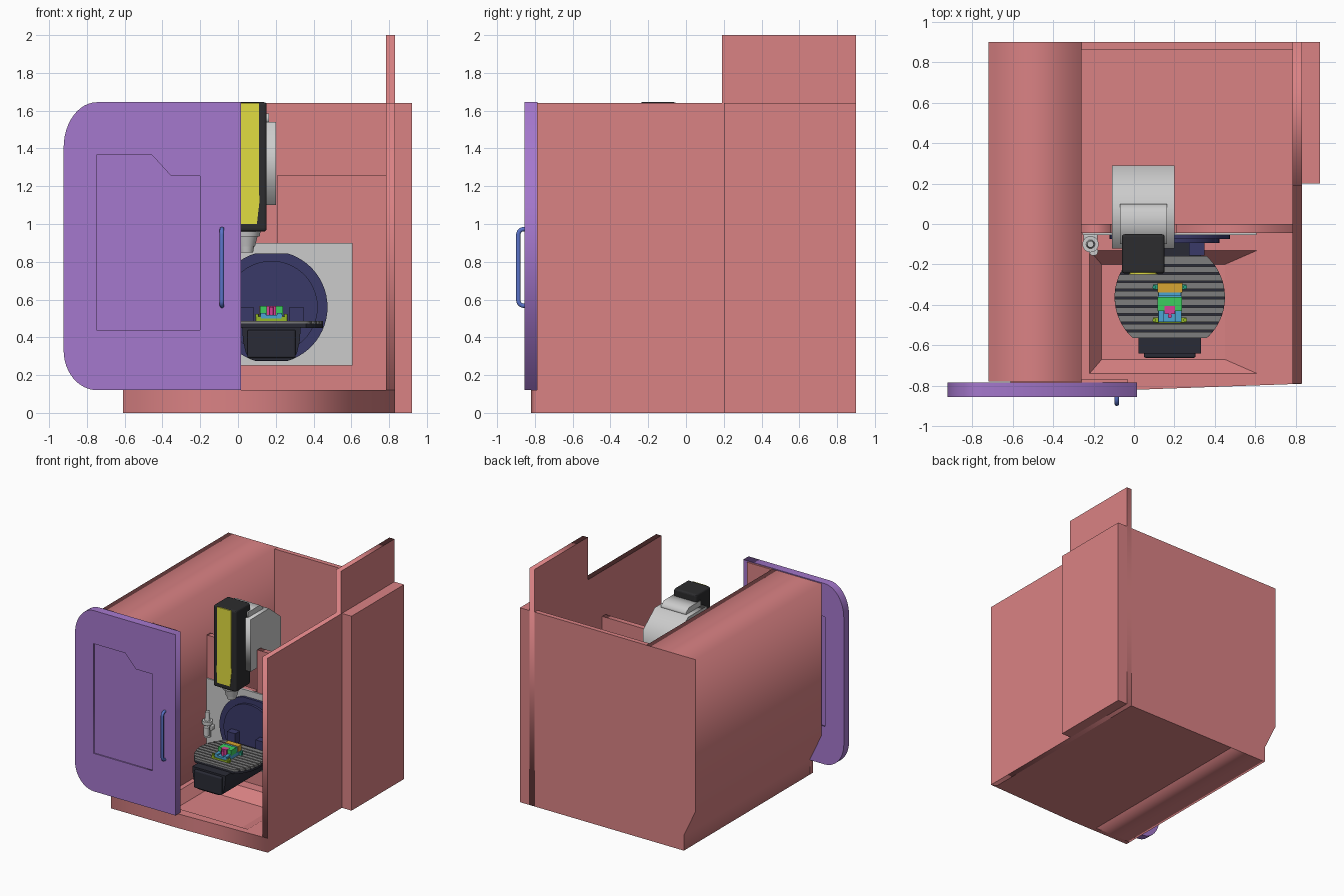
import bpy, bmesh, math
from mathutils import Matrix

if "Cube" in bpy.data.objects:
    bpy.data.objects.remove(bpy.data.objects["Cube"])

def material(name, r, g, b):
    m = bpy.data.materials.new(name)
    lin = lambda c: (c / 255 / 12.92) if c < 10 else ((c / 255 + 0.055) / 1.055) ** 2.4
    m.diffuse_color = (lin(r), lin(g), lin(b), 1)
    m.use_nodes = True
    m.node_tree.nodes["Principled BSDF"].inputs["Base Color"].default_value = m.diffuse_color
    return m

PINK = material("pink", 218, 130, 132)
PURPLE = material("purple", 165, 120, 205)
BLUE = material("blue", 90, 115, 200)
NAVY = material("navy", 58, 58, 105)
BLACK = material("black", 44, 44, 46)
DARK = material("dark", 42, 43, 54)
YELLOW = material("yellow", 225, 220, 65)
GREEN = material("green", 60, 205, 95)
ORANGE = material("orange", 215, 165, 50)
CYAN = material("cyan", 75, 165, 210)
MAGENTA = material("magenta", 215, 65, 150)
OLIVE = material("olive", 150, 185, 40)
TEAL = material("teal", 40, 165, 130)
SLATE = material("slate", 125, 125, 125)
GREY = material("grey", 188, 188, 188)

def finish(name, bm, mat, bevel=0, smooth=False):
    bmesh.ops.remove_doubles(bm, verts=bm.verts, dist=1e-5)
    bmesh.ops.recalc_face_normals(bm, faces=bm.faces)
    me = bpy.data.meshes.new(name)
    bm.to_mesh(me)
    bm.free()
    me.materials.append(mat)
    ob = bpy.data.objects.new(name, me)
    bpy.context.collection.objects.link(ob)
    if bevel:
        b = ob.modifiers.new("bevel", 'BEVEL')
        b.width, b.segments = bevel, 3
    if smooth:
        bpy.ops.object.select_all(action='DESELECT')
        ob.select_set(True)
        bpy.context.view_layer.objects.active = ob
        bpy.ops.object.shade_smooth_by_angle(angle=math.radians(35))
    return ob

def box(name, x0, x1, y0, y1, z0, z1, mat, bevel=0):
    bm = bmesh.new()
    m = Matrix.Translation(((x0 + x1) / 2, (y0 + y1) / 2, (z0 + z1) / 2)) @ Matrix.Diagonal((x1 - x0, y1 - y0, z1 - z0, 1))
    bmesh.ops.create_cube(bm, size=1, matrix=m)
    return finish(name, bm, mat, bevel)

def prism(name, loops, axis, a, b, mat, smooth=False):
    """Extrude 2D outlines (later loops are holes) along an axis from a to b."""
    cu = bpy.data.curves.new(name, 'CURVE')
    cu.dimensions, cu.fill_mode, cu.extrude = '2D', 'BOTH', (b - a) / 2
    for pts in loops:
        s = cu.splines.new('POLY')
        s.points.add(len(pts) - 1)
        for p, (u, v) in zip(s.points, pts):
            p.co = (u, v, 0, 1)
        s.use_cyclic_u = True
    tmp = bpy.data.objects.new(name, cu)
    bpy.context.collection.objects.link(tmp)
    bpy.context.view_layer.update()
    me = bpy.data.meshes.new_from_object(tmp.evaluated_get(bpy.context.evaluated_depsgraph_get()))
    bpy.data.objects.remove(tmp)
    bm = bmesh.new()
    bm.from_mesh(me)
    for p in bm.verts:
        u, v, w = p.co.x, p.co.y, p.co.z + (a + b) / 2
        p.co = {'x': (w, u, v), 'y': (u, w, v), 'z': (u, v, w)}[axis]
    return finish(name, bm, mat, 0, smooth)

def cyl(name, x, y, z, r1, r2, depth, mat, axis='z'):
    bm = bmesh.new()
    rot = Matrix.Rotation(math.pi / 2, 4, 'Y') if axis == 'x' else Matrix()
    bmesh.ops.create_cone(bm, cap_ends=True, segments=32, radius1=r1, radius2=r2, depth=depth,
                          matrix=Matrix.Translation((x, y, z)) @ rot)
    return finish(name, bm, mat, 0, True)

def arc(cx, cy, rx, ry, a0, a1, n=12):
    t = [math.radians(a0 + (a1 - a0) * i / n) for i in range(n + 1)]
    return [(cx + rx * math.cos(k), cy + ry * math.sin(k)) for k in t]

def clipped_circle(cx, cy, r, half):
    k = math.degrees(math.asin(half / r))
    return arc(cx, cy, r, r, -k, k, 24) + arc(cx, cy, r, r, 180 - k, 180 + k, 24)

def rect(x0, x1, y0, y1):
    return [(x0, y0), (x1, y0), (x1, y1), (x0, y1)]

TOP = 1.64
# Enclosure: thick left side, right wall with raised rear part, back wall, side cabinet
prism("left_cabinet", [[(-.61, 0), (-.26, 0), (-.26, TOP), (-.72, TOP), (-.72, .36), (-.61, .13)]], 'y', -.78, .90, PINK)
prism("right_wall", [[(-.79, 0), (.9, 0), (.9, 2), (.19, 2), (.19, TOP), (-.79, TOP)]], 'x', .783, .83, PINK)
box("back_wall", -.26, .783, .86, .90, 0, TOP, PINK)
box("side_cabinet", .83, .92, .20, .90, 0, TOP, PINK)
box("front_panel", -.26, -.03, -.80, -.77, .12, TOP, PINK)
prism("front_sill", [[(-.61, -.77), (-.61, -.82), (0, -.82), (.83, -.79), (.783, -.77)]], 'z', 0, .12, PINK)

# Floor with a funnel-shaped chip pan
outer, inner = rect(-.22, .61, -.74, -.13), rect(-.16, .45, -.67, -.20)
box("floor_bottom", -.26, .783, -.77, .86, 0, .03, PINK)
prism("floor", [rect(-.26, .783, -.77, .86), outer], 'z', .03, .12, PINK)
bm = bmesh.new()
hi = [bm.verts.new((x, y, .12)) for x, y in outer]
lo = [bm.verts.new((x, y, .035)) for x, y in inner]
for i in range(4):
    j = (i + 1) % 4
    bm.faces.new((hi[i], hi[j], lo[j], lo[i]))
bm.faces.new(lo)
finish("chip_pan", bm, PINK)

# Partition behind the work area, notched around the spindle carrier
prism("partition", [[(-.26, .12), (.783, .12), (.783, 1.26), (.21, 1.26), (.21, .9),
                     (-.115, .9), (-.115, 1.26), (-.26, 1.26)]], 'y', -.045, 0, PINK)
box("back_plate", -.255, .605, -.055, -.04, .25, .90, GREY)

# Sliding door with recessed window and handle
door = [(.015, .12), (.015, 1.645)] + arc(-.745, 1.405, .178, .24, 90, 180) + arc(-.745, .33, .178, .21, 180, 270)
window = [(-.75, .44), (-.2, .44), (-.2, 1.255), (-.355, 1.255), (-.455, 1.365), (-.75, 1.365)]
prism("door", [door, window], 'y', -.855, -.785, PURPLE)
prism("door_window", [window], 'y', -.845, -.795, PURPLE)
cu = bpy.data.curves.new("door_handle", 'CURVE')
cu.dimensions, cu.bevel_depth, cu.bevel_resolution, cu.use_fill_caps = '3D', .012, 3, True
path = [(-.85, .567)] + arc(-.858, .597, .03, .03, 270, 180, 6) + arc(-.858, .943, .03, .03, 180, 90, 6) + [(-.85, .973)]
s = cu.splines.new('POLY')
s.points.add(len(path) - 1)
for p, (y, z) in zip(s.points, path):
    p.co = (-.085, y, z, 1)
handle = bpy.data.objects.new("door_handle", cu)
cu.materials.append(BLUE)
bpy.context.collection.objects.link(handle)

# Spindle carrier and head
prism("spindle_carrier", [[(-.12, 1.1), (.29, 1.1), (.29, 1.41), (.13, 1.54), (-.12, 1.54)]], 'x', -.11, .2, GREY)
prism("carrier_cover", [[(-.1, 1.53), (.1, 1.53), (.1, 1.555), (.06, 1.585), (-.1, 1.585)]], 'x', -.07, .163, GREY)
box("spindle_head", -.06, .152, -.245, -.05, .96, 1.645, BLACK, .015)
prism("head_panel", [[(-.02, 1.0), (.10, 1.0), (.115, 1.13), (.11, 1.17), (.11, 1.64),
                      (-.02, 1.64), (-.02, 1.17), (-.025, 1.13)]], 'y', -.25, -.24, YELLOW)
cyl("spindle_flange", .045, -.15, .95, .07, .075, .03, GREY)
cyl("spindle_collar", .045, -.15, .91, .045, .06, .06, GREY)
cyl("spindle_nose", .045, -.15, .87, .035, .042, .04, GREY)

# Tilting rotary drive on the back plate
CX, CY, CZ = .177, -.362, .56
prism("rotary_disc", [clipped_circle(CX, CZ, .297, .285)], 'y', -.075, -.045, NAVY, True)
prism("rotary_face", [arc(CX, CZ, .245, .245, 0, 352, 44)], 'y', -.095, -.07, NAVY, True)
for side in (-1, 1):
    x = CX + side * .133
    box("table_bracket", x - .038, x + .038, -.155, -.09, .47, .56, NAVY)
half = [(.155, .455), (.15, .38), (.135, .315), (.115, .285), (.09, .277)]
prism("swivel_body", [[(CX + x, z) for x, z in half] + [(CX - x, z) for x, z in reversed(half)]], 'y', -.64, -.06, DARK, True)
box("swivel_nose", CX - .128, CX + .128, -.662, -.63, .29, .44, DARK, .01)

# Work table with slots running left to right
prism("table_base", [clipped_circle(CX, CY, .273, .203)], 'z', .45, .472, DARK, True)
for i in range(10):
    y0 = -.203 + i * .0406
    y1 = y0 + (.0406 if i == 9 else .031)
    w = lambda y: math.sqrt(.273 ** 2 - y * y)
    pts = [(CX + w(y), CY + y) for y in (y0, (y0 + y1) / 2, y1)]
    prism("table_slat", [pts + [(2 * CX - x, y) for x, y in reversed(pts)]], 'z', .47, .487, SLATE)

# Vise: base, jaws, screw block and clamps
box("vise_base", CX - .058, CX + .058, -.485, -.30, .487, .518, CYAN)
box("vise_fixed_jaw", CX - .062, CX + .062, -.338, -.292, .518, .565, ORANGE)
box("vise_jaw_plate", CX - .055, CX + .055, -.355, -.338, .518, .56, CYAN)
box("vise_moving_jaw", CX - .06, CX + .06, -.415, -.36, .518, .565, GREEN)
box("vise_screw_block", CX - .025, CX + .025, -.445, -.405, .51, .566, MAGENTA)
cyl("vise_screw", CX, -.455, .535, .01, .01, .05, MAGENTA)
for side in (-1, 1):
    x = CX + side * .043
    box("vise_jaw_arm", x - .018, x + .018, -.43, -.41, .518, .565, GREEN)
    box("vise_rail", x - .014, x + .014, -.485, -.43, .515, .53, CYAN)
    for y, mat in ((-.475, OLIVE), (-.312, TEAL)):
        box("vise_clamp", CX + side * .068 - .014, CX + side * .068 + .014, y - .012, y + .012, .487, .51, mat)
        cyl("clamp_bolt", CX + side * .076, y, .505, .009, .009, .035, mat)
box("vise_front_foot", CX - .07, CX + .07, -.49, -.475, .486, .5, OLIVE)

# Tool probe beside the table
box("probe_arm", -.25, -.18, -.10, -.05, .49, .53, GREY, .008)
cyl("probe_body", -.215, -.1, .50, .026, .026, .13, GREY)
cyl("probe_collar", -.215, -.1, .56, .04, .04, .03, GREY)
cyl("probe_tip", -.215, -.1, .61, .022, .016, .08, GREY)
cyl("probe_sensor", -.2, -.135, .50, .022, .022, .07, GREY)
